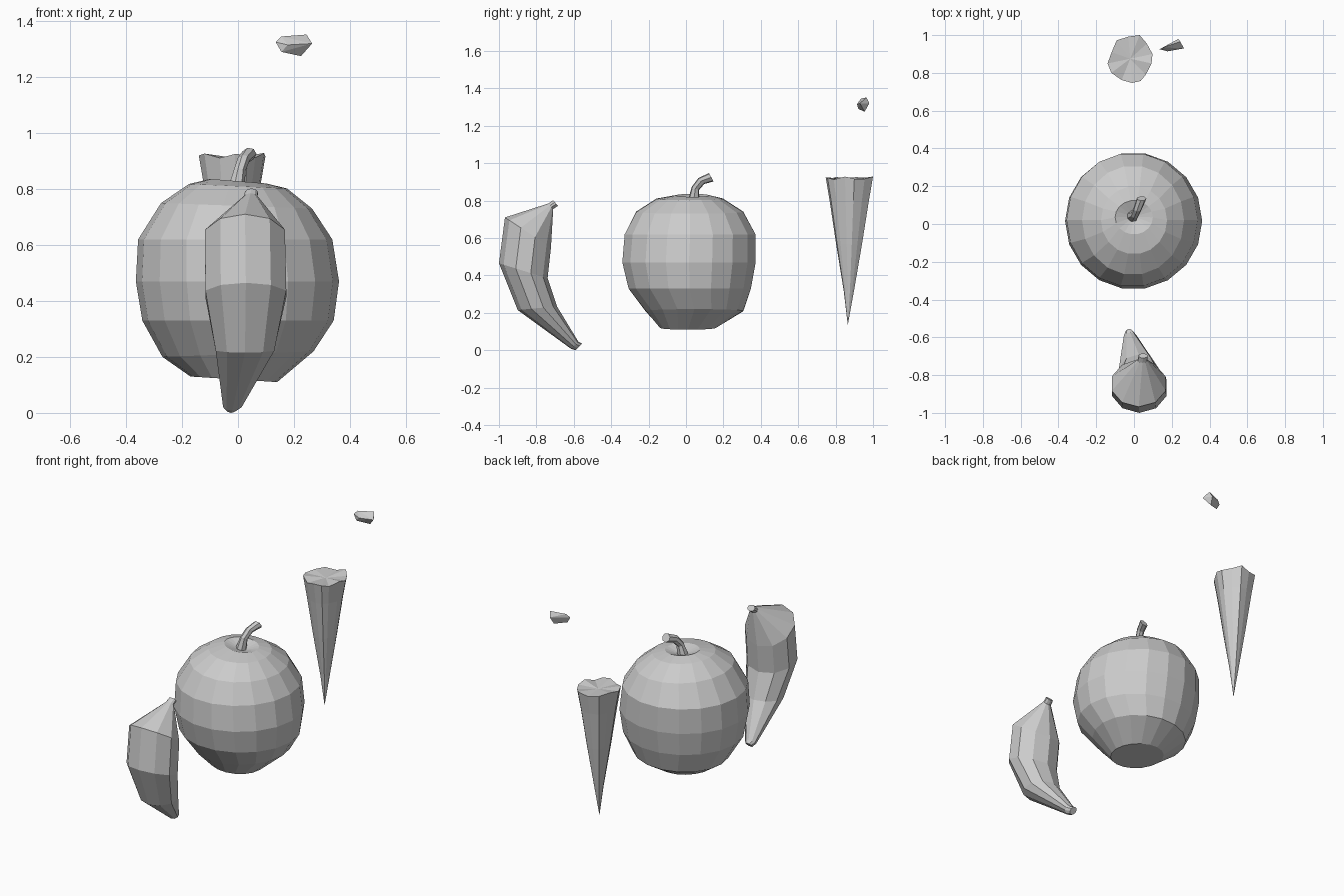
import bpy, bmesh
from math import cos, sin, pi, tau
from mathutils import Vector


def finish(name, bm):
    bmesh.ops.recalc_face_normals(bm, faces=bm.faces)
    mesh = bpy.data.meshes.new(name)
    bm.to_mesh(mesh)
    bm.free()
    obj = bpy.data.objects.new(name, mesh)
    bpy.context.collection.objects.link(obj)
    return obj


def loft(name, rings, top=None, bottom=None):
    """Bridge point rings; close each end with a fan to a point or a flat cap."""
    bm = bmesh.new()
    loops = [[bm.verts.new(p) for p in ring] for ring in rings]
    n = len(loops[0])
    for a, b in zip(loops, loops[1:]):
        for i in range(n):
            j = (i + 1) % n
            bm.faces.new((a[i], a[j], b[j], b[i]))
    for loop, tip in ((loops[0], bottom), (loops[-1], top)):
        if tip:
            v = bm.verts.new(tip)
            for i in range(n):
                bm.faces.new((loop[i], loop[(i + 1) % n], v))
        else:
            bm.faces.new(loop)
    return finish(name, bm)


def ellipse(centre, u, v, n, phase=0.0):
    c, u, v = Vector(centre), Vector(u), Vector(v)
    return [c + u * cos(tau * i / n + phase) + v * sin(tau * i / n + phase) for i in range(n)]


# Apple body: x centre, y centre, z, x radius, y radius, slope along x
apple = [(-0.015, 0.01, 0.12, 0.155, 0.15, -0.01),
         (0.0, 0.045, 0.21, 0.27, 0.265, 0.01),
         (0.0, 0.02, 0.33, 0.342, 0.332, 0.0),
         (-0.002, 0.016, 0.47, 0.363, 0.362, 0.0),
         (-0.01, 0.022, 0.62, 0.347, 0.355, 0.0),
         (-0.005, 0.02, 0.74, 0.27, 0.29, -0.01),
         (0.0, 0.02, 0.81, 0.175, 0.18, -0.008),
         (0.0, 0.035, 0.828, 0.1, 0.09, -0.008)]
loft("apple", [ellipse((x, y, z), (rx, 0, s), (0, ry, 0), 18) for x, y, z, rx, ry, s in apple],
     top=(0, 0.04, 0.795))

# Apple stem, bent back and flared at the end
stem = [(-0.01, 0.04, 0.79, 0.033, 0), (0.005, 0.05, 0.865, 0.022, 0.4),
        (0.02, 0.082, 0.905, 0.023, 0.8), (0.04, 0.135, 0.925, 0.026, 1.1)]
loft("apple_stem", [ellipse((x, y, z), (r, 0, 0), (0, r * cos(t), -r * sin(t)), 7)
                    for x, y, z, r, t in stem])

# Banana: outer and inner edge in the side plane, x centre, half width
banana = [((-0.59, 0.0), (-0.555, 0.035), -0.025, 0.02),
          ((-0.615, 0.008), (-0.575, 0.045), -0.02, 0.035),
          ((-0.9, 0.215), (-0.69, 0.235), 0.025, 0.11),
          ((-1.0, 0.465), (-0.74, 0.385), 0.028, 0.152),
          ((-0.968, 0.71), (-0.722, 0.55), 0.025, 0.15),
          ((-0.735, 0.785), (-0.71, 0.755), 0.045, 0.026),
          ((-0.71, 0.802), (-0.685, 0.772), 0.048, 0.024)]
rings = []
for (oy, oz), (iy, iz), x, w in banana:
    v = Vector((0, oy - iy, oz - iz)) / 2
    rings.append(ellipse((x, (oy + iy) / 2, (oz + iz) / 2), (w, 0, 0), v, 10, pi / 10))
loft("banana", rings)

# Cone-shaped root with an uneven rim
rim = [(-0.14, 0.85), (-0.12, 0.80), (-0.065, 0.762), (-0.01, 0.747), (0.035, 0.757),
       (0.062, 0.79), (0.093, 0.85), (0.098, 0.90), (0.068, 0.955), (0.03, 1.0),
       (-0.03, 0.992), (-0.092, 0.972), (-0.118, 0.91)]
centre = Vector((-0.02, 0.87))
rings = []
for scale, z, wave in ((0.22, 0.32, 0), (0.55, 0.57, 0), (0.83, 0.80, 0), (1.0, 0.92, 0.009)):
    rings.append([(*(centre + (Vector(p) - centre) * scale), z + wave * sin(2.3 * i))
                  for i, p in enumerate(rim)])
loft("root_cone", rings, top=(-0.02, 0.875, 0.912), bottom=(-0.02, 0.865, 0.135))

# Small faceted chunk floating above
bm = bmesh.new()
for p in ((0.135, 0.925, 1.325), (0.155, 0.935, 1.345), (0.178, 0.914, 1.315),
          (0.155, 0.922, 1.29), (0.245, 0.965, 1.352), (0.265, 0.93, 1.32),
          (0.225, 0.955, 1.275), (0.235, 0.98, 1.32)):
    bm.verts.new(p)
bmesh.ops.convex_hull(bm, input=bm.verts)
finish("chunk", bm)
